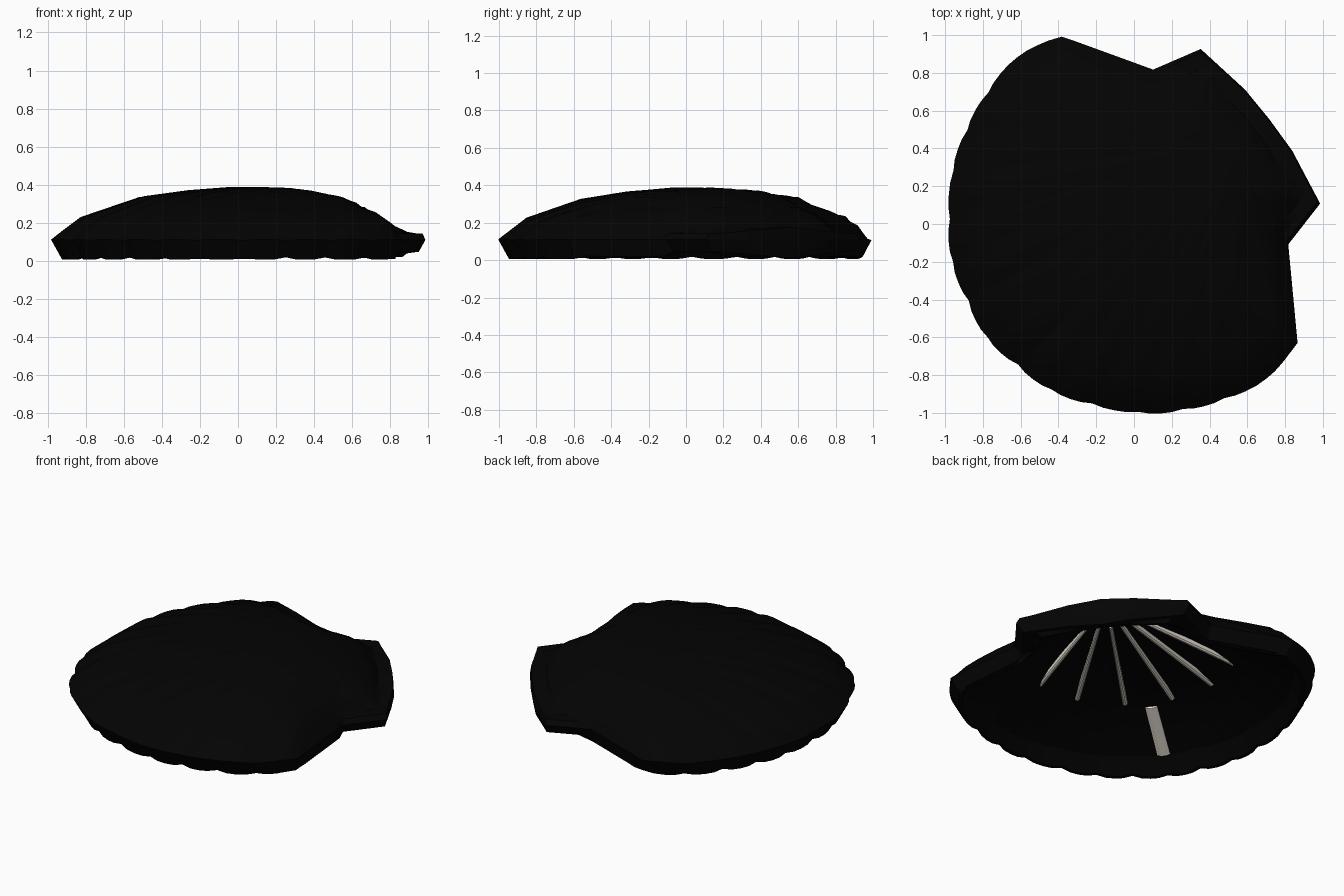
import bpy, bmesh, math
from mathutils import Vector

if "Cube" in bpy.data.objects:
    bpy.data.objects.remove(bpy.data.objects["Cube"])

ANG = math.radians(37.7)            # direction of the hinge
A = Vector((0.70, 0.0))             # point where the ribs converge
D = Vector((0.15, 0.0))             # highest point of the dome
SUB = 4

# half outline: hinge centre, ear tip, notch, then around the fan
HALF = [(.906, 0), (.90, .205), (.846, .517), (.58, .585), (.46, .775), (.30, 1.028),
        (.05, 1.085), (-.19, 1.03), (-.40, .94), (-.59, .815), (-.765, .62),
        (-.89, .43), (-.95, .215), (-.99, 0)]
DOME_HALF = [(.87, 0), (.82, .40)] + HALF[3:]
OUTER = [(0, .387), (.15, .387), (.35, .369), (.565, .337), (.87, .222), (1, .11), (1.4, -.2)]
INNER = [(0, .265), (.3, .255), (.55, .228), (.86, .09), (.95, .02), (1.4, .02)]


def mirrored(half):
    return [Vector(p) for p in half] + [Vector((u, -v)) for u, v in half[-2:0:-1]]


OUTLINE, DOME = mirrored(HALF), mirrored(DOME_HALF)


def cross(a, b):
    return a.x * b.y - a.y * b.x


def gauge(p):
    """Distance from the dome centre relative to the outline."""
    d = p - D
    if d.length < 1e-6:
        return 0.0
    for i, a in enumerate(DOME):
        e = DOME[(i + 1) % len(DOME)] - a
        den = cross(d, e)
        if abs(den) < 1e-9:
            continue
        k = cross(a - D, e) / den
        s = cross(a - D, d) / den
        if k > 0 and -1e-6 <= s <= 1 + 1e-6:
            return 1 / k
    return 1.0


def height(p, profile=OUTER):
    g = gauge(p)
    for (g0, z0), (g1, z1) in zip(profile, profile[1:]):
        if g <= g1:
            return z0 + (z1 - z0) * (g - g0) / (g1 - g0)
    return profile[-1][1]


def world(p, z):
    c, s = math.cos(ANG), math.sin(ANG)
    return (p.x * c - p.y * s, p.x * s + p.y * c, z)


def make(name, bm, mat):
    bmesh.ops.recalc_face_normals(bm, faces=bm.faces)
    me = bpy.data.meshes.new(name)
    bm.to_mesh(me)
    bm.free()
    ob = bpy.data.objects.new(name, me)
    bpy.context.collection.objects.link(ob)
    me.materials.append(mat)
    return ob


def material(name, col):
    m = bpy.data.materials.new(name)
    m.diffuse_color = (*col, 1)
    m.use_nodes = True
    m.node_tree.nodes["Principled BSDF"].inputs["Base Color"].default_value = m.diffuse_color
    return m


black = material("black_shell", (.001, .001, .001))
cream = material("cream", (.90, .84, .73))

# edge samples: (point, rib offset, is ear)
samples = []
n = len(OUTLINE)
for i in range(n):
    a, b = OUTLINE[i], OUTLINE[(i + 1) % n]
    fan = 5 <= i < n - 5
    ear = i < 3 or i >= n - 3
    for k in range(SUB):
        p = a.lerp(b, k / SUB)
        rib = (-.010, .003, .006, .003)[k] if fan else 0.0
        samples.append((p + (p - A).normalized() * rib, rib, ear))


def surface(p, t, rib, ear):
    z = height(p)
    if ear:
        z = max(z, .142 + .035 * max(0, 1 - abs(p.y) / .45))
    return z + rib * t * t


# hollow ribbed shell with ears: outer rings, rim, inner rings
bm = bmesh.new()
rings = []
OUT_T = [.12, .25, .4, .55, .7, .82, .9, .965]
for t in OUT_T:
    ring = []
    for e, rib, ear in samples:
        p = A.lerp(e, t)
        ring.append(bm.verts.new(world(p, surface(p, t, rib, ear))))
    rings.append(ring)
rings.append([bm.verts.new(world(e, .11 + r * .3)) for e, r, ear in samples])
for f, ear_f in ((.948, .92), (.928, .80)):
    ring = []
    for e, r, ear in samples:
        lip = .012 + .035 * min(1, abs(e.y) / .5) if ear else .010
        p = A.lerp(e, ear_f) if ear else D.lerp(e, f)
        ring.append(bm.verts.new(world(p, lip - r * .8)))
    rings.append(ring)
for t in reversed(OUT_T[:-1]):
    ring = []
    for e, rib, ear in samples:
        p = A.lerp(e, t * .8 if ear else t)
        ring.append(bm.verts.new(world(p, height(p, INNER) + rib * t * t * .5)))
    rings.append(ring)
m = len(samples)
for r0, r1 in zip(rings, rings[1:]):
    for i in range(m):
        j = (i + 1) % m
        bm.faces.new((r0[i], r0[j], r1[j], r1[i]))
for ring, z in ((rings[0], height(A)), (rings[-1], height(A, INNER))):
    tip = bm.verts.new(world(A, z))
    for i in range(m):
        bm.faces.new((ring[i], ring[(i + 1) % m], tip))
shell = make("shell", bm, black)
bpy.context.view_layer.objects.active = shell
shell.select_set(True)
bpy.ops.object.shade_smooth_by_angle(angle=math.radians(20))


# straight cream strips on the inside of the dome
def strip(name, p0, z0, p1, z1, w0, w1):
    bm = bmesh.new()
    p0, p1 = Vector(p0), Vector(p1)
    d = (p1 - p0).normalized()
    side = Vector((-d.y, d.x))
    ends = []
    for c, z, w in ((p0, z0, w0 / 2), (p1, z1, w1 / 2)):
        ends.append([bm.verts.new(world(c + side * s, z + dz)) for s, dz in
                     ((-w, .025), (w, .025), (w, 0), (w * .4, -.008), (-w * .4, -.008), (-w, 0))])
    a, b = ends
    for k in range(6):
        j = (k + 1) % 6
        bm.faces.new((a[k], a[j], b[j], b[k]))
    bm.faces.new(a)
    bm.faces.new(b[::-1])
    make(name, bm, cream)


HUB = Vector((.76, 0))
for k, (u, v) in enumerate([(-.40, .14), (-.285, .40), (-.105, .595)]):
    for s, label in ((1, "left"), (-1, "right")):
        end = Vector((u, v * s))
        strip(f"inner_rib_{label}_{k + 1}", HUB.lerp(end, .22), .217, end, .217, .018, .028)
strip("inner_rib_middle", (-.47, 0), .222, (-.81, 0), .095, .07, .075)
